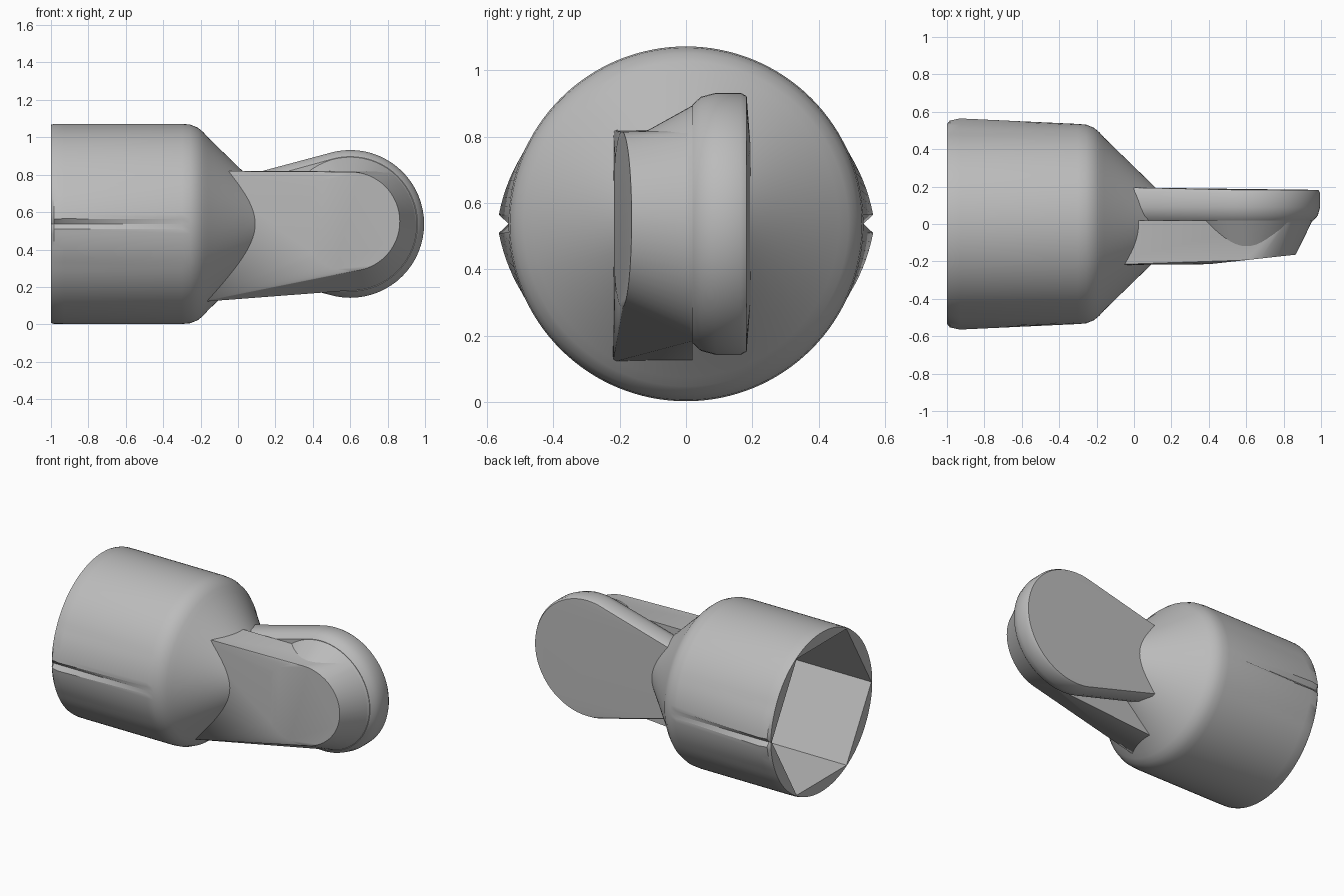
import bpy
import bmesh
from math import cos, sin, pi, radians

if "Cube" in bpy.data.objects:
    bpy.data.objects.remove(bpy.data.objects["Cube"])

AXIS_Z = 0.537   # height of the socket axis
TIP_X = 0.6      # centre of the round handle end

grey = bpy.data.materials.new("plain_grey")
grey.use_nodes = True
grey.diffuse_color = (0.5, 0.5, 0.5, 1)
grey.node_tree.nodes["Principled BSDF"].inputs["Base Color"].default_value = (0.5, 0.5, 0.5, 1)


def add_object(name, bm):
    bmesh.ops.recalc_face_normals(bm, faces=bm.faces)
    mesh = bpy.data.meshes.new(name)
    bm.to_mesh(mesh)
    bm.free()
    mesh.materials.append(grey)
    obj = bpy.data.objects.new(name, mesh)
    bpy.context.collection.objects.link(obj)
    return obj


def smooth(obj, angle=30):
    bpy.ops.object.select_all(action="DESELECT")
    obj.select_set(True)
    bpy.context.view_layer.objects.active = obj
    bpy.ops.object.shade_smooth_by_angle(angle=radians(angle))


def rings_to_solid(rings):
    """Bridge closed rings of points and cap both ends."""
    bm = bmesh.new()
    loops = [[bm.verts.new(p) for p in ring] for ring in rings]
    n = len(loops[0])
    for a, b in zip(loops, loops[1:]):
        for i in range(n):
            j = (i + 1) % n
            bm.faces.new((a[i], a[j], b[j], b[i]))
    bm.faces.new(loops[0])
    bm.faces.new(loops[-1])
    return bm


def hull(name, points):
    bm = bmesh.new()
    for p in points:
        bm.verts.new(p)
    res = bmesh.ops.convex_hull(bm, input=bm.verts)
    loose = {v for v in res["geom_interior"] + res["geom_unused"]
             if isinstance(v, bmesh.types.BMVert)}
    bmesh.ops.delete(bm, geom=list(loose), context="VERTS")
    bmesh.ops.dissolve_limit(bm, angle_limit=0.01, verts=bm.verts, edges=bm.edges)
    obj = add_object(name, bm)
    smooth(obj)
    return obj


def disc(radius, y, z=AXIS_Z, count=64):
    """Ring of points around the handle tip; y may be a function of x."""
    pts = []
    for i in range(count):
        a = 2 * pi * i / count
        x = TIP_X + radius * cos(a)
        pts.append((x, y(x) if callable(y) else y, z + radius * sin(a)))
    return pts


# Socket: turned profile with a notched swelling on the two side corners
def socket_ring(x, r, swell, count=128):
    ring = []
    for i in range(count):
        a = 2 * pi * i / count
        off = min(a % pi, pi - a % pi)       # angle away from the y axis
        bump = 0 if off < 0.01 else max(0, 1 - off / 0.42)
        rr = r + swell * bump
        ring.append((x, rr * cos(a), AXIS_Z + rr * sin(a)))
    return ring


profile = [(-1, .53, .005), (-.985, .534, .022), (-.93, .535, .034), (-.3, .535, 0),
           (-.255, .531, 0), (-.215, .515, 0), (-.185, .49, 0), (-.16, .462, 0),
           (.12, .19, 0)]
socket = add_object("socket", rings_to_solid([socket_ring(*p) for p in profile]))

# Hexagonal recess in the open end
hexagon = [(cos(i * pi / 3) * .525, AXIS_Z + sin(i * pi / 3) * .525) for i in range(6)]
cutter = add_object("recess_cutter", rings_to_solid(
    [[(x, y, z) for y, z in hexagon] for x in (-1.1, -.35)]))
cutter.hide_render = True
cutter.hide_set(True)
cut = socket.modifiers.new("recess", "BOOLEAN")
cut.operation = "DIFFERENCE"
cut.solver = "EXACT"
cut.object = cutter
bpy.context.view_layer.objects.active = socket
bpy.ops.object.modifier_apply(modifier=cut.name)
bpy.data.objects.remove(cutter)
smooth(socket)


# Handle body: tapered block with a flat top and a chamfered round end
def front_y(x):
    return -.215 + max(0, x - .4) * .11


TOP = .82
face_ring = disc(.265, front_y, .55)
base = [(-.2, y, z) for y in (-.22, .02) for z in (.12, TOP)]
body_ring = [(x, y, min(z, TOP)) for x, y, z in disc(.355, .02)]
hull("handle_body", base + face_ring + body_ring)

# Conical shoulder that rises above the flat top
hull("handle_shoulder", disc(.25, -.15, .55) + disc(.36, .025))

# Paddle: flat rounded blade narrowing to a neck at the socket
layers = [(.36, .02, .2), (.383, .045, .225), (.395, .09, .24),
          (.395, .165, .24), (.385, .183, .23)]
paddle = []
for radius, y, neck in layers:
    paddle += disc(radius, y)
    paddle += [(-.03, y + (.012 if y > .1 else 0), AXIS_Z + s * neck) for s in (-1, 1)]
hull("paddle", paddle)
